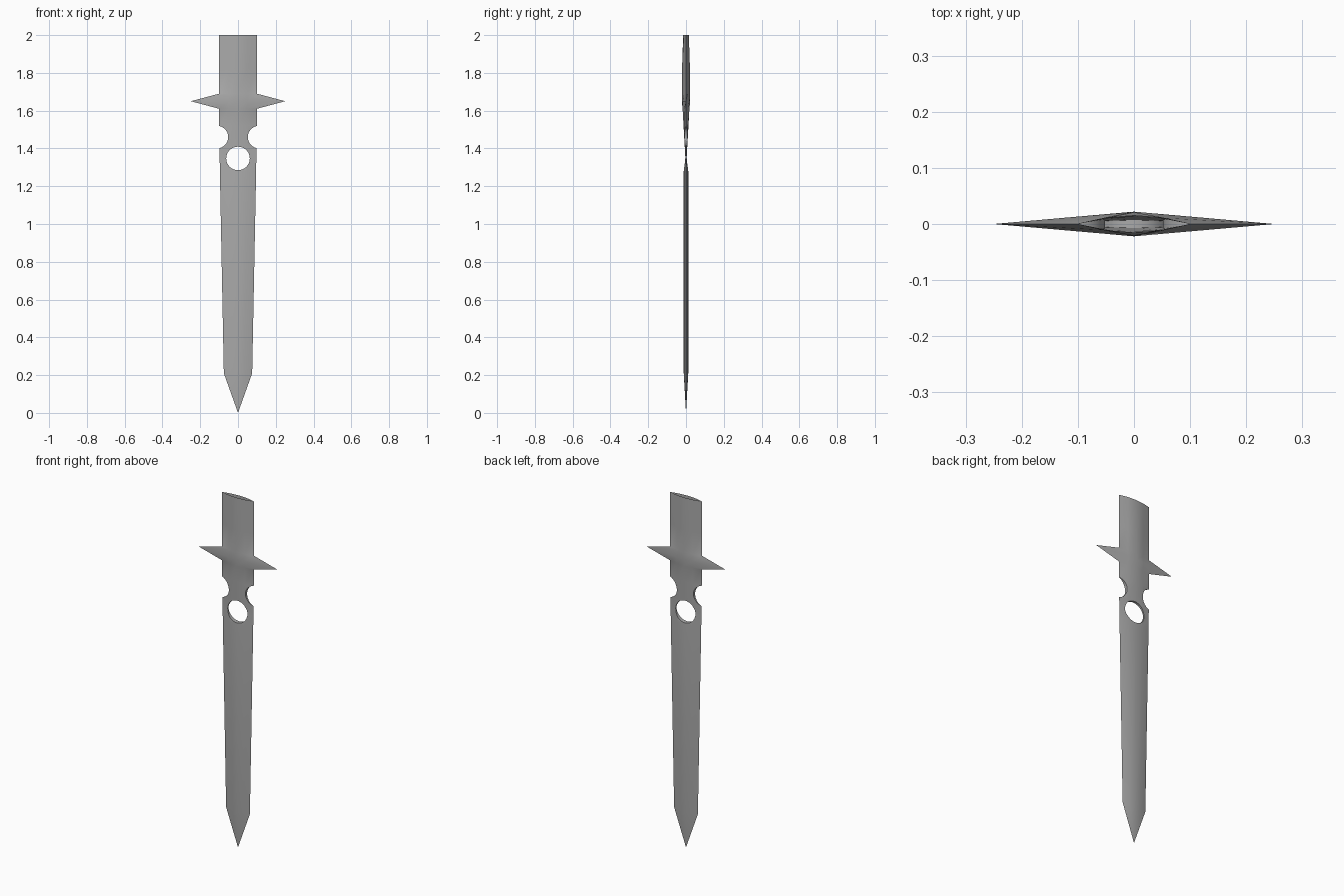
import bpy, bmesh, math

cube = bpy.data.objects.get("Cube")
if cube:
    bpy.data.objects.remove(cube)

steel = bpy.data.materials.new("grey_steel")
steel.use_nodes = True
colour = (0.4, 0.4, 0.4, 1)
steel.diffuse_color = colour
steel.node_tree.nodes["Principled BSDF"].inputs["Base Color"].default_value = colour

# Blade sections: height, half width, band half width, band depth, ridge depth
SECTIONS = [
    (0.21, 0.075, 0.035, 0.011, 0.012),
    (1.28, 0.096, 0.045, 0.011, 0.012),
    (1.35, 0.097, 0.050, 0.005, 0.006),
    (1.41, 0.098, 0.050, 0.006, 0.007),
    (1.52, 0.100, 0.050, 0.011, 0.013),
    (1.61, 0.100, 0.050, 0.010, 0.018),
    (1.65, 0.250, 0.050, 0.0176, 0.022),
    (1.69, 0.100, 0.050, 0.011, 0.022),
    (1.82, 0.100, 0.050, 0.012, 0.021),
    (2.00, 0.100, 0.050, 0.011, 0.015),
]

# Blade with guard spikes, lofted through the sections from the tip
bm = bmesh.new()
tip = bm.verts.new((0, 0, 0))
rings = []
for z, w, b, hb, h in SECTIONS:
    outline = [(-w, 0), (-b, -hb), (0, -h), (b, -hb), (w, 0), (b, hb), (0, h), (-b, hb)]
    rings.append([bm.verts.new((x, y, z)) for x, y in outline])
for i in range(8):
    j = (i + 1) % 8
    bm.faces.new((tip, rings[0][j], rings[0][i]))
    for low, high in zip(rings, rings[1:]):
        bm.faces.new((low[i], low[j], high[j], high[i]))
bm.faces.new(rings[-1])
bmesh.ops.recalc_face_normals(bm, faces=bm.faces)
mesh = bpy.data.meshes.new("blade")
bm.to_mesh(mesh)
bm.free()
blade = bpy.data.objects.new("blade", mesh)
bpy.context.collection.objects.link(blade)
mesh.materials.append(steel)
bpy.context.view_layer.objects.active = blade


def drill(x, z, radius):
    """Cut a round hole through the blade from front to back."""
    bpy.ops.mesh.primitive_cylinder_add(vertices=32, radius=radius, depth=0.3,
                                        location=(x, 0, z), rotation=(math.pi / 2, 0, 0))
    cutter = bpy.context.object
    cutter.name = "hole_cutter"
    cutter.hide_render = True
    cutter.data.materials.append(steel)
    bpy.context.view_layer.objects.active = blade
    cut = blade.modifiers.new("hole", "BOOLEAN")
    cut.operation = "DIFFERENCE"
    cut.solver = "EXACT"
    cut.object = cutter
    bpy.ops.object.modifier_apply(modifier=cut.name)
    bpy.data.objects.remove(cutter)


# Central hole and the pair of side notches
drill(0, 1.347, 0.0625)
for side in (-1, 1):
    drill(side * 0.112, 1.46, 0.06)

# Open the hollow top end
bm = bmesh.new()
bm.from_mesh(blade.data)
caps = [f for f in bm.faces if all(v.co.z > 1.999 for v in f.verts)]
bmesh.ops.delete(bm, geom=caps, context="FACES")
bm.to_mesh(blade.data)
bm.free()

bpy.ops.object.select_all(action="DESELECT")
blade.select_set(True)
bpy.context.view_layer.objects.active = blade
bpy.ops.object.shade_smooth_by_angle(angle=math.radians(35))
